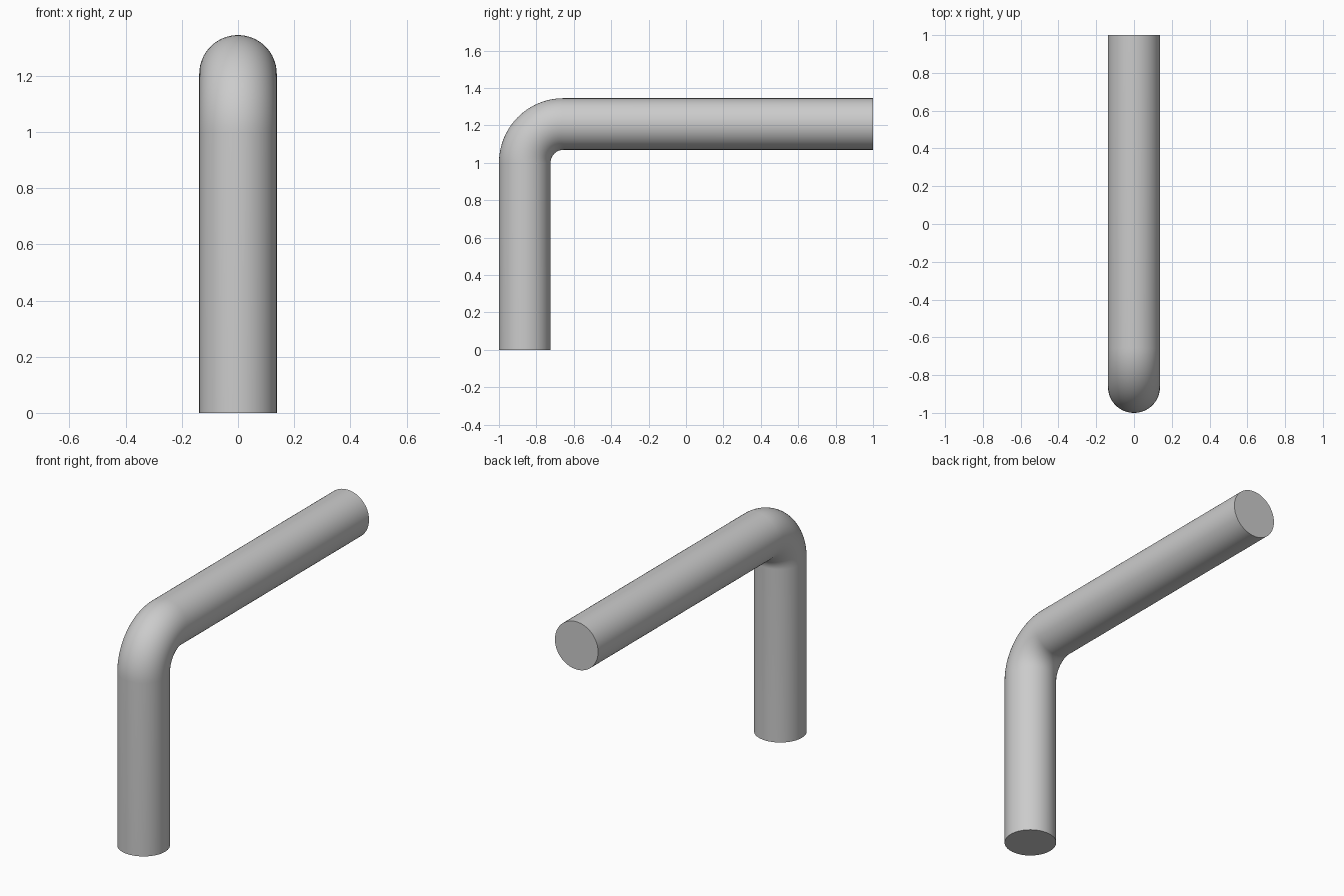
import bpy, bmesh, math
from mathutils import Vector

if "Cube" in bpy.data.objects:
    bpy.data.objects.remove(bpy.data.objects["Cube"])

R = 0.138          # rod radius
BEND = 0.207       # centreline bend radius
Y0, Z_BEND = -1 + R, 1.0
SIDES, STEPS = 64, 24

# Centreline stations: (y, z, tilt of the section)
stations = [(Y0, 0.0, 0.0)]
for i in range(STEPS + 1):
    a = math.pi / 2 * i / STEPS
    stations.append((Y0 + BEND * (1 - math.cos(a)), Z_BEND + BEND * math.sin(a), a))
stations.append((1.0, Z_BEND + BEND, math.pi / 2))

# Sweep a circular section along the centreline
bm = bmesh.new()
rings = []
for y, z, a in stations:
    out = Vector((0, -math.cos(a), math.sin(a)))
    ring = []
    for k in range(SIDES):
        t = 2 * math.pi * k / SIDES
        ring.append(bm.verts.new(Vector((R * math.cos(t), y, z)) + out * R * math.sin(t)))
    rings.append(ring)
for r0, r1 in zip(rings, rings[1:]):
    for k in range(SIDES):
        n = (k + 1) % SIDES
        bm.faces.new((r0[k], r0[n], r1[n], r1[k]))

# Flat end caps
bm.faces.new(rings[0])
bm.faces.new(rings[-1])
bmesh.ops.recalc_face_normals(bm, faces=bm.faces[:])

mesh = bpy.data.meshes.new("bent_rod")
bm.to_mesh(mesh)
bm.free()
rod = bpy.data.objects.new("bent_rod", mesh)
bpy.context.collection.objects.link(rod)

# Smooth sides, crisp ends
bpy.context.view_layer.objects.active = rod
rod.select_set(True)
bpy.ops.object.shade_smooth_by_angle(angle=math.radians(35))
